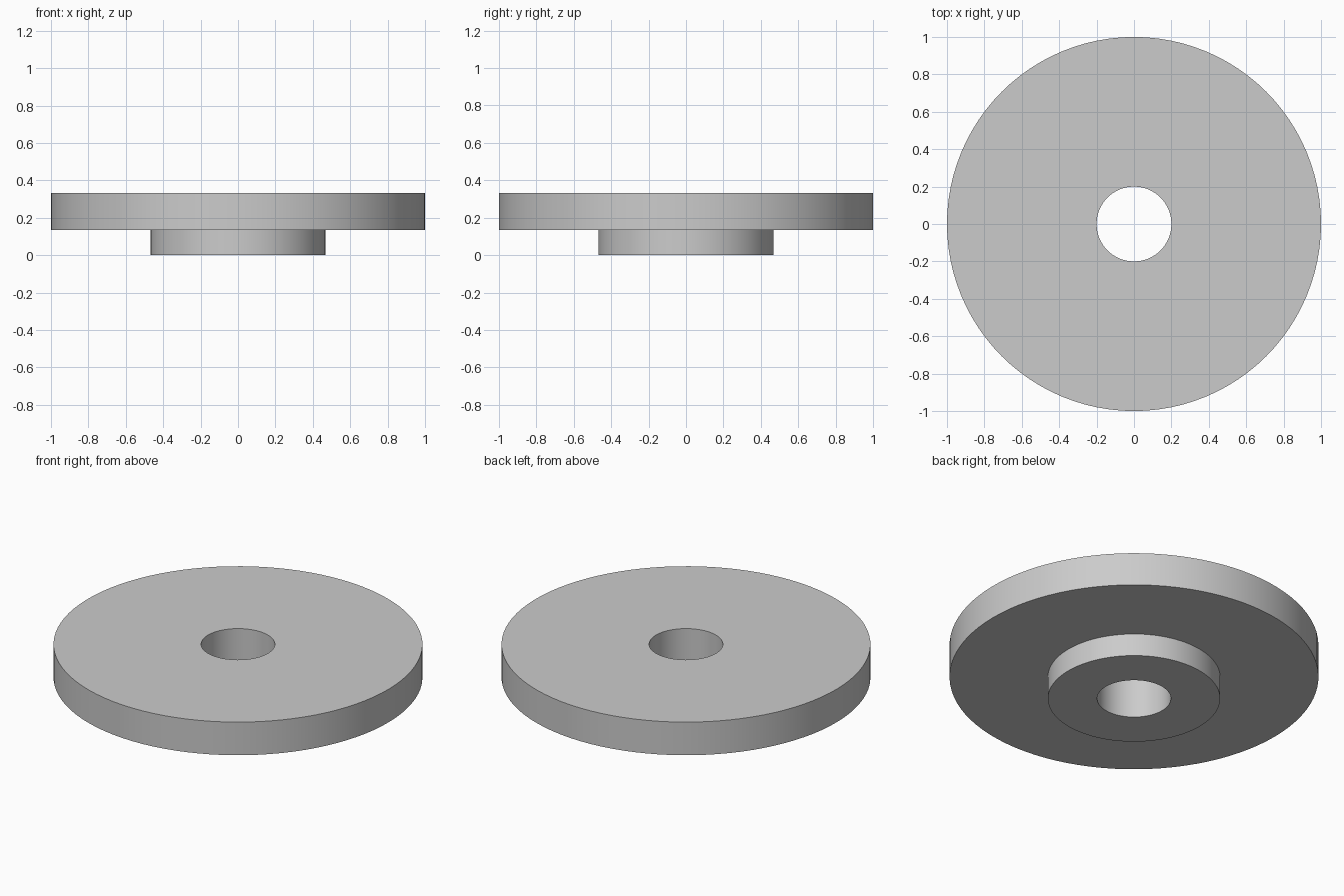
import bpy
import bmesh
import math

SEGMENTS = 96

cube = bpy.data.objects.get("Cube")
if cube:
    bpy.data.objects.remove(cube, do_unlink=True)

# Plain grey material
grey = bpy.data.materials.new("plain grey")
grey.use_nodes = True
colour = (0.6, 0.6, 0.6, 1.0)
grey.diffuse_color = colour
grey.node_tree.nodes["Principled BSDF"].inputs["Base Color"].default_value = colour


def lathe(name, profile):
    """Revolve a closed (radius, height) profile about the z axis."""
    bm = bmesh.new()
    rings = []
    for i in range(SEGMENTS):
        a = math.tau * i / SEGMENTS
        rings.append([bm.verts.new((r * math.cos(a), r * math.sin(a), z))
                      for r, z in profile])
    n = len(profile)
    for i, ring in enumerate(rings):
        after = rings[(i + 1) % SEGMENTS]
        for j in range(n):
            k = (j + 1) % n
            bm.faces.new((ring[j], after[j], after[k], ring[k]))
    bmesh.ops.recalc_face_normals(bm, faces=bm.faces)
    mesh = bpy.data.meshes.new(name)
    bm.to_mesh(mesh)
    bm.free()
    mesh.materials.append(grey)
    obj = bpy.data.objects.new(name, mesh)
    bpy.context.collection.objects.link(obj)
    bpy.ops.object.select_all(action="DESELECT")
    obj.select_set(True)
    bpy.context.view_layer.objects.active = obj
    bpy.ops.object.shade_smooth_by_angle(angle=math.radians(30))
    return obj


# Wide disc with a narrower hub below and a bore through both
BORE, HUB, RIM = 0.2, 0.467, 1.0
STEP, TOP = 0.135, 0.333
lathe("flanged_disc", [(BORE, 0), (HUB, 0), (HUB, STEP),
                       (RIM, STEP), (RIM, TOP), (BORE, TOP)])
